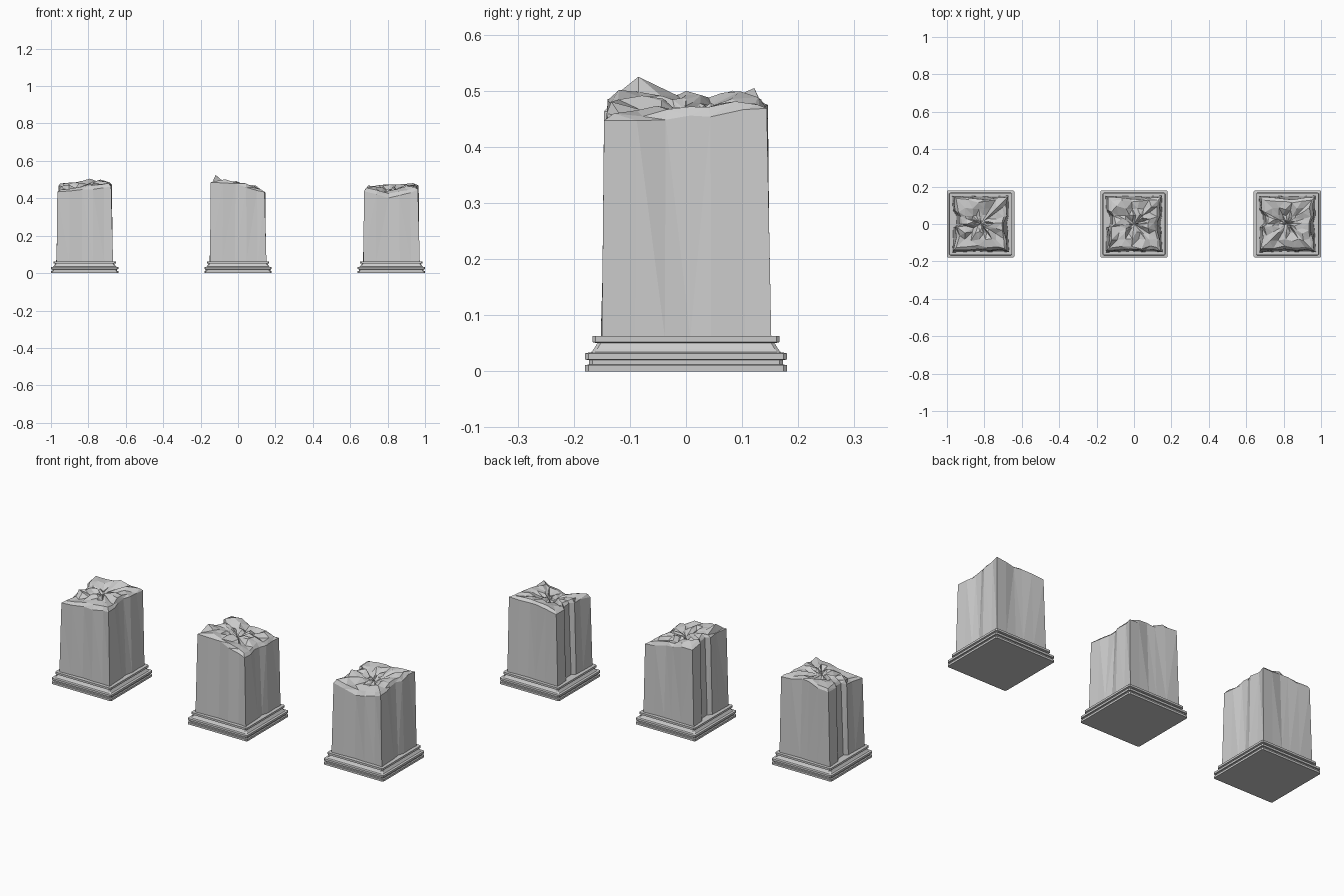
import bpy, bmesh, random
from mathutils import Vector

if "Cube" in bpy.data.objects:
    bpy.data.objects.remove(bpy.data.objects["Cube"])

# (half width, z) steps of the moulded base
BASE = [(.180, 0), (.180, .011), (.173, .012), (.173, .020), (.180, .021), (.180, .032),
        (.169, .034), (.164, .040), (.158, .050), (.167, .052), (.167, .063)]

# weathered shaft sides: (position along side, depth of wear at foot, at top)
SIDES = [
    [(-1, 0, .006), (-.55, .003, .006), (-.1, .007, .012), (.3, .003, .004), (.7, .005, .010)],     # front
    [(-1, 0, .004), (-.6, .004, .008), (-.25, .006, .022), (.05, .012, .022), (.3, .002, .006), (.7, .004, .010)],  # right
    [(-1, 0, .002), (-.6, .004, .006), (-.2, .006, .016), (.1, .004, .012), (.5, .002, .005)],      # back
    [(-1, 0, .006), (-.5, .004, .008), (-.3, .022, .030), (0, .024, .032), (.12, .006, .010), (.5, .004, .016)],   # left
]

# broken top heights: front-left, front, front-right, right, back-right, back, back-left, left
PILLARS = [
    ("left", -.82, [.435, .442, .462, .47, .475, .485, .46, .45], .472),
    ("middle", 0, [.485, .475, .435, .425, .43, .455, .48, .48], .465),
    ("right", .82, [.44, .395, .45, .452, .472, .46, .455, .445], .445),
]


def finish(bm, name, x):
    bmesh.ops.recalc_face_normals(bm, faces=bm.faces[:])
    me = bpy.data.meshes.new(name)
    bm.to_mesh(me)
    bm.free()
    ob = bpy.data.objects.new(name, me)
    ob.location.x = x
    bpy.context.collection.objects.link(ob)
    return ob


def bridge(bm, a, b):
    n = len(a)
    for i in range(n):
        bm.faces.new((a[i], a[(i + 1) % n], b[(i + 1) % n], b[i]))


def make_base(name, x):
    bm = bmesh.new()
    rings = []
    for w, z in BASE:
        c = w - .006                      # small corner chamfer
        pts = [(-c, -w), (c, -w), (w, -c), (w, c), (c, w), (-c, w), (-w, c), (-w, -c)]
        rings.append([bm.verts.new((px, py, z)) for px, py in pts])
    for a, b in zip(rings, rings[1:]):
        bridge(bm, a, b)
    bm.faces.new(rings[0])
    bm.faces.new(rings[-1])
    finish(bm, name, x)


def rotate(p, k):
    for _ in range(k):
        p = (-p[1], p[0])
    return p


def make_shaft(name, x, heights, centre, seed):
    rnd = random.Random(seed)
    bm = bmesh.new()
    foot, top = [], []
    for k, side in enumerate(SIDES):
        for t, d0, d1 in side:
            fx, fy = rotate((t * .150, -.152 + d0), k)
            tx, ty = rotate((t * .146, -.146 + d1), k)
            u = t + 1                     # height read between side corners
            i = 2 * k + int(u)
            h = heights[i % 8] * (1 - u % 1) + heights[(i + 1) % 8] * (u % 1)
            foot.append(Vector((fx, fy, .06)))
            top.append(Vector((tx, ty, h + rnd.uniform(-.006, .006))))
    rings = [[bm.verts.new(p) for p in foot], [bm.verts.new(p) for p in top]]
    # jagged fracture: rings shrinking toward a small pit
    for s, rise, jit in [(.90, .014, .008), (.62, .012, .016), (.33, .004, .017), (.13, -.004, .012)]:
        ring = []
        for p in top:
            k = s + rnd.uniform(-.05, .04) * (1 if s > .2 else .5)
            z = centre + (p.z - centre) * s + rise + rnd.uniform(-jit, jit)
            ring.append(bm.verts.new((p.x * k, p.y * k, z)))
        rings.append(ring)
    if name.startswith("middle"):         # the tall splinter
        v = min(rings[2], key=lambda v: (v.co.xy - Vector((-.12, -.085))).length)
        v.co = (-.12, -.085, .525)
    for a, b in zip(rings, rings[1:]):
        bridge(bm, a, b)
    tip = bm.verts.new((0, 0, centre - .012))
    last = rings[-1]
    for i in range(len(last)):
        bm.faces.new((last[i], last[(i + 1) % len(last)], tip))
    bm.faces.new(rings[0])
    bmesh.ops.triangulate(bm, faces=[f for f in bm.faces if len(f.verts) == 4])
    finish(bm, name, x)


for n, (label, x, heights, centre) in enumerate(PILLARS):
    make_base(label + "_pillar_base", x)
    make_shaft(label + "_broken_shaft", x, heights, centre, 11 + n)
